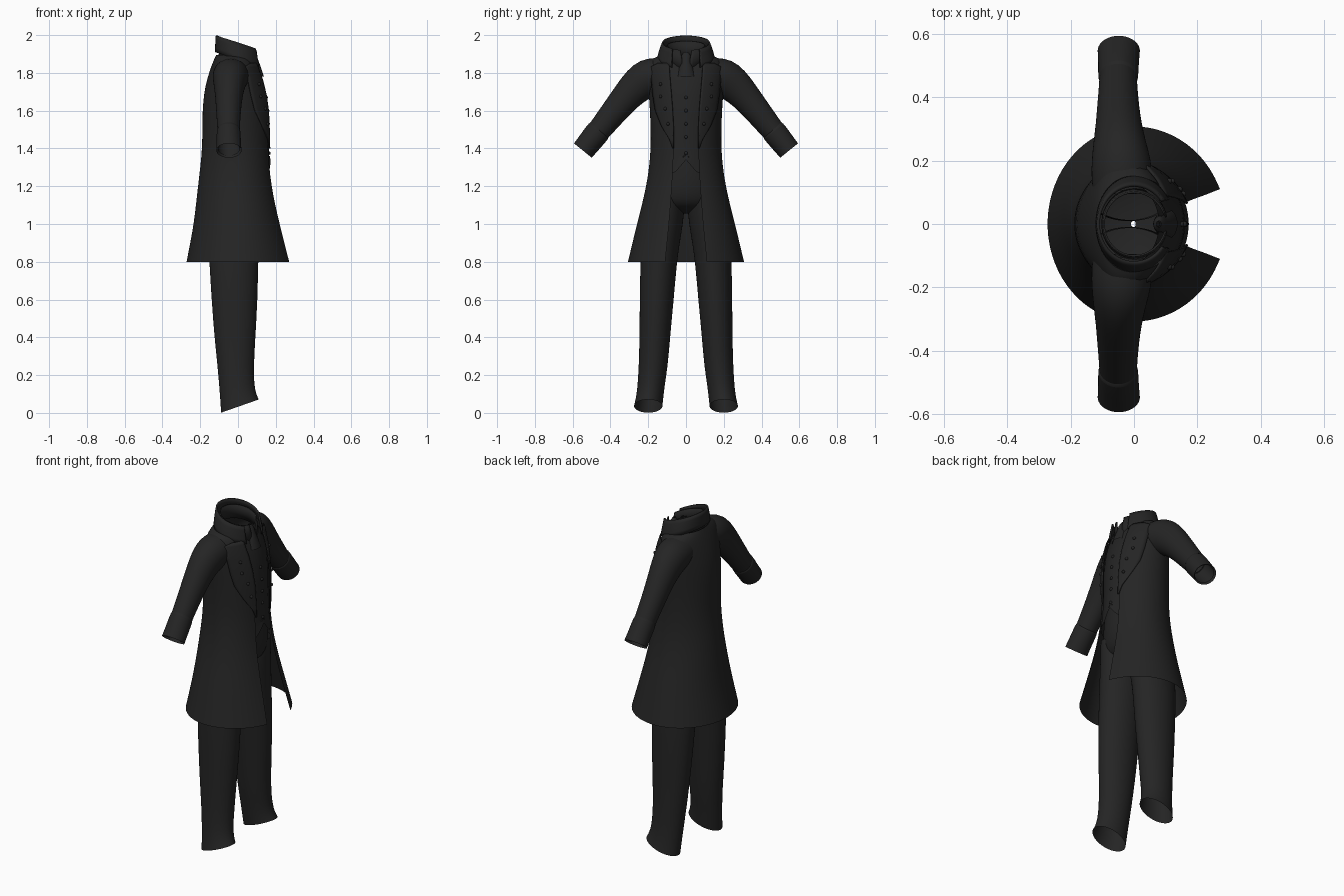
import bpy, bmesh, math
from mathutils import Vector

if "Cube" in bpy.data.objects:
    bpy.data.objects.remove(bpy.data.objects["Cube"])

cloth = bpy.data.materials.new("black_cloth")
cloth.diffuse_color = (0.018, 0.018, 0.018, 1)
cloth.use_nodes = True
cloth.node_tree.nodes["Principled BSDF"].inputs["Base Color"].default_value = cloth.diffuse_color


def finish(name, bm, mirror=False, subsurf=0, thick=0):
    bmesh.ops.recalc_face_normals(bm, faces=bm.faces)
    me = bpy.data.meshes.new(name)
    bm.to_mesh(me)
    bm.free()
    ob = bpy.data.objects.new(name, me)
    bpy.context.collection.objects.link(ob)
    me.materials.append(cloth)
    bpy.ops.object.select_all(action='DESELECT')
    ob.select_set(True)
    bpy.context.view_layer.objects.active = ob
    bpy.ops.object.shade_smooth_by_angle(angle=math.radians(50))
    if subsurf:
        m = ob.modifiers.new("smooth", 'SUBSURF')
        m.levels = m.render_levels = subsurf
        m.boundary_smooth = 'PRESERVE_CORNERS'
    if thick:
        m = ob.modifiers.new("thickness", 'SOLIDIFY')
        m.thickness, m.offset = thick, 0
    if mirror:
        m = ob.modifiers.new("mirror", 'MIRROR')
        m.use_axis = (False, True, False)
        m.use_mirror_merge = False
    return ob


def loft(name, rings, closed=True, **kw):
    bm = bmesh.new()
    rows = [[bm.verts.new(p) for p in r] for r in rings]
    n = len(rows[0])
    for a, b in zip(rows, rows[1:]):
        for i in range(n if closed else n - 1):
            j = (i + 1) % n
            bm.faces.new((a[i], a[j], b[j], b[i]))
    return finish(name, bm, **kw)


def ring(z, cx, xf, xb, ry, gap=0, cy=0, tilt=0, n=40):
    """Egg-shaped horizontal ring, optionally open at the front (+x)."""
    a = math.asin(gap / ry) if gap else 0
    pts = []
    for i in range(n):
        t = a + (2 * math.pi - 2 * a) * i / (n - 1 if gap else n)
        c = math.cos(t)
        x = cx + c * ((xf - cx) if c > 0 else (cx - xb))
        pts.append(Vector((x, cy + ry * math.sin(t), z + tilt * (x - cx))))
    return pts


# Coat profile: z, centre x, front x, back x, half width, half front gap
COAT = [(0.80, 0, .29, -.273, .308, .11), (0.90, 0, .262, -.253, .284, .10),
        (1.00, 0, .235, -.235, .26, .09), (1.10, 0, .21, -.223, .234, .082),
        (1.20, 0, .19, -.212, .211, .075), (1.30, 0, .176, -.2, .195, .068),
        (1.40, -.01, .171, -.19, .187, .066), (1.50, -.01, .169, -.189, .187, .068),
        (1.60, -.015, .166, -.188, .191, .075), (1.70, -.02, .153, -.18, .198, .085),
        (1.78, -.03, .132, -.16, .205, .09), (1.84, -.035, .108, -.14, .205, .085),
        (1.875, -.035, .09, -.125, .185, .075), (1.895, -.03, .085, -.115, .13, .06)]


def coat_at(z):
    for a, b in zip(COAT, COAT[1:]):
        if z <= b[0]:
            f = (z - a[0]) / (b[0] - a[0])
            return [p + (q - p) * f for p, q in zip(a, b)]
    return list(COAT[-1])


def on_front(y, z, off):
    _, cx, xf, _, ry, _ = coat_at(z)
    c = math.sqrt(max(0, 1 - (y / ry) ** 2))
    return Vector((cx + (xf - cx) * c + off, y, z))


loft("coat_body", [ring(*r, n=48) for r in COAT], closed=False, subsurf=1)

# Waistcoat under the coat, with a notched front hem
vest = []
for i in range(15):
    z, cx, xf, xb, ry, _ = coat_at(1.27 + 0.62 * i / 14)
    vest.append(ring(z, cx, xf - .008, xb + .01, ry - .01, n=72))
for p in vest[0]:
    if p.x > 0:
        p.z += .07 * max(0, 1 - abs(p.y) / .06) - .0
for p in vest[1]:
    if p.x > 0:
        p.z += .05 * max(0, 1 - abs(p.y) / .06)
loft("waistcoat", vest)

# Sleeves and cuffs: y, z, radius in the arm plane, half depth, centre x
def sleeve(name, path, n=28):
    rings = []
    for i, (y, z, r, h, cx) in enumerate(path):
        a, b = path[max(i - 1, 0)], path[min(i + 1, len(path) - 1)]
        d = Vector((b[0] - a[0], b[1] - a[1])).normalized()
        px, pz = -d.y, d.x
        rings.append([(cx + h * math.cos(t), y + px * r * math.sin(t), z + pz * r * math.sin(t))
                      for t in (2 * math.pi * k / n for k in range(n))])
    loft(name, rings, mirror=True, subsurf=1)


sleeve("sleeve", [(.10, 1.79, .088, .095, -.035), (.15, 1.787, .095, .097, -.038),
                  (.20, 1.775, .105, .094, -.04), (.25, 1.742, .096, .084, -.045),
                  (.31, 1.68, .081, .073, -.048), (.365, 1.613, .073, .067, -.05),
                  (.42, 1.545, .067, .062, -.05), (.48, 1.47, .06, .058, -.05),
                  (.54, 1.396, .054, .058, -.048)])
sleeve("cuff", [(.457, 1.499, .058, .056, -.05), (.459, 1.497, .068, .064, -.05),
                (.50, 1.446, .064, .064, -.049), (.546, 1.389, .061, .067, -.048)])

# Lapels: z, inner y, outer y
lapel = []
for z, yi, yo in [(1.40, .064, .07), (1.45, .064, .088), (1.52, .066, .13), (1.60, .07, .162),
                  (1.68, .076, .175), (1.76, .083, .183), (1.83, .088, .188), (1.85, .088, .15)]:
    lapel.append([on_front(yi + (yo - yi) * k / 8, z, .008) for k in range(9)])
loft("lapel", lapel, closed=False, mirror=True, thick=.006)


# Buttons
def buttons(name, spots, off, mirror):
    bm = bmesh.new()
    for y, z in spots:
        s = bmesh.ops.create_uvsphere(bm, u_segments=12, v_segments=8, radius=.009)
        bmesh.ops.translate(bm, verts=s["verts"], vec=on_front(y, z, off))
    finish(name, bm, mirror=mirror)


buttons("lapel_button", [(.135, 1.74), (.135, 1.675), (.11, 1.61), (.095, 1.53)], .012, True)
buttons("waistcoat_button", [(0, 1.67), (0, 1.6), (0, 1.53), (0, 1.46), (0, 1.375)], -.008, False)

# Standing coat collar, sloping down to the front
loft("coat_collar", [ring(1.868, 0, .125, -.117, .15, .075, tilt=-.36),
                     ring(1.915, 0, .118, -.116, .14, .075, tilt=-.36),
                     ring(1.959, 0, .112, -.113, .122, .072, tilt=-.34)],
     closed=False, subsurf=1, thick=.01)

# Shirt collar with two points at the front
shirt = [ring(1.86, 0, .104, -.1, .11, .02, tilt=-.25),
         ring(1.90, 0, .104, -.098, .105, .022, tilt=-.25),
         ring(1.945, 0, .1, -.095, .1, .03, tilt=-.25)]
for p in shirt[0]:
    p.z -= .03 * max(0, 1 - abs(abs(p.y) - .03) / .03) * (p.x > 0)
loft("shirt_collar", shirt, closed=False, thick=.006)

# Cravat knot and the filled shirt front below it
loft("cravat", [ring(1.78, .10, .138, .08, .05, n=20), ring(1.83, .09, .122, .06, .04, n=20),
                ring(1.865, .085, .108, .06, .022, n=20), ring(1.89, .08, .1, .06, .03, n=20),
                ring(1.91, .08, .085, .07, .01, n=20)], subsurf=1)

# Trouser hips, closing at the crotch
loft("trouser_hips", [ring(*r) for r in [
    (1.42, 0, .145, -.17, .168), (1.3, 0, .155, -.175, .178), (1.2, 0, .152, -.178, .192),
    (1.13, 0, .138, -.172, .198), (1.09, 0, .11, -.15, .17), (1.06, 0, .04, -.08, .08),
    (1.055, 0, .005, -.01, .01)]], subsurf=1)

# Trouser legs: z, centre y, half width, front x, back x, hem tilt
LEG = [(1.2, .1, .088, .135, -.15, 0), (1.1, .106, .1, .128, -.165, 0), (1.0, .119, .103, .12, -.16, 0),
       (.9, .133, .1, .112, -.156, 0), (.8, .145, .097, .107, -.152, 0), (.6, .155, .09, .104, -.14, 0),
       (.4, .165, .081, .092, -.125, 0), (.25, .173, .077, .084, -.108, .05),
       (.13, .186, .071, .085, -.097, .2), (.07, .194, .073, .097, -.092, .3),
       (.036, .2, .075, .11, -.09, .35)]
loft("trouser_leg", [ring(z, (xf + xb) / 2, xf, xb, ry, cy=cy, tilt=t)
                     for z, cy, ry, xf, xb, t in LEG], mirror=True, subsurf=1)
